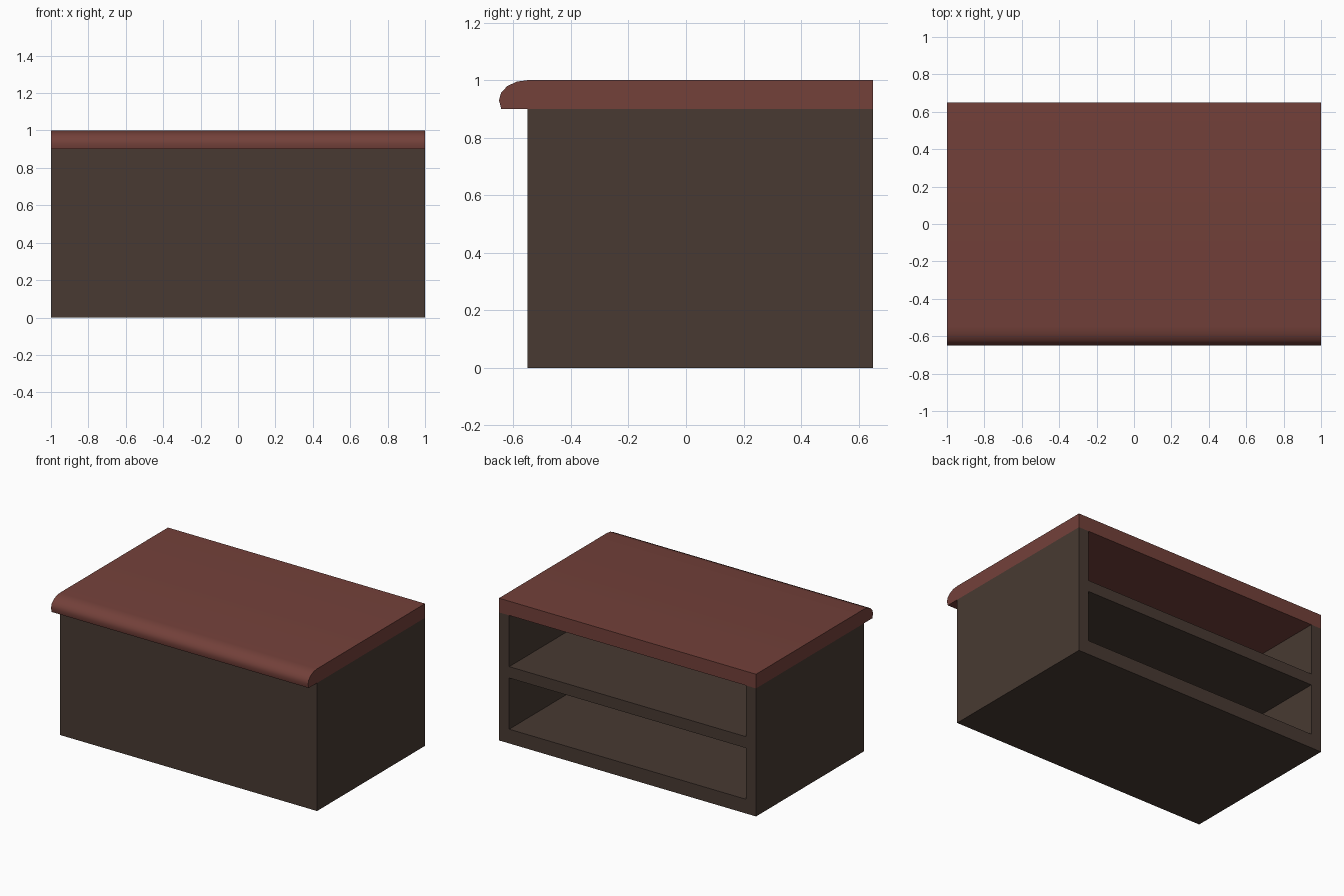
import bpy, bmesh, math

if "Cube" in bpy.data.objects:
    bpy.data.objects.remove(bpy.data.objects["Cube"])


def material(name, color):
    m = bpy.data.materials.new(name)
    m.diffuse_color = (*color, 1)
    m.use_nodes = True
    m.node_tree.nodes["Principled BSDF"].inputs["Base Color"].default_value = m.diffuse_color
    return m


wood = material("dark brown wood", (0.065, 0.042, 0.032))
red = material("red brown top", (0.172, 0.052, 0.042))


def add_object(name, bm, mat):
    bmesh.ops.recalc_face_normals(bm, faces=bm.faces)
    mesh = bpy.data.meshes.new(name)
    bm.to_mesh(mesh)
    bm.free()
    mesh.materials.append(mat)
    ob = bpy.data.objects.new(name, mesh)
    bpy.context.collection.objects.link(ob)
    return ob


def box(name, lo, hi, mat):
    bm = bmesh.new()
    bmesh.ops.create_cube(bm, size=1)
    for v in bm.verts:
        v.co = [(a + b) / 2 + c * (b - a) for a, b, c in zip(lo, hi, v.co)]
    return add_object(name, bm, mat)


def activate(ob):
    bpy.ops.object.select_all(action='DESELECT')
    ob.select_set(True)
    bpy.context.view_layer.objects.active = ob


# Cabinet body, hollowed from the back into two open compartments
body = box("cabinet_body", (-1, -0.55, 0), (1, 0.65, 0.9), wood)
for i, (z0, z1) in enumerate([(0.10, 0.46), (0.54, 1.0)]):
    cutter = box(f"compartment_cutter_{i}", (-0.92, -0.47, z0), (0.92, 0.8, z1), wood)
    cutter.hide_render = True
    mod = body.modifiers.new("compartment", 'BOOLEAN')
    mod.operation = 'DIFFERENCE'
    mod.solver = 'EXACT'
    mod.object = cutter
    activate(body)
    bpy.ops.object.modifier_apply(modifier=mod.name)
    bpy.data.objects.remove(cutter)

# Countertop: side profile with an elliptical nose, extruded across x
profile = [(0.65, 0.9), (0.65, 1.0)]
for k in range(5):
    a = math.radians(90 + 22.5 * k)
    profile.append((-0.55 + 0.1 * math.cos(a), 0.93 + 0.07 * math.sin(a)))
profile.append((-0.642, 0.9))
bm = bmesh.new()
face = bm.faces.new([bm.verts.new((-1, y, z)) for y, z in profile])
ext = bmesh.ops.extrude_face_region(bm, geom=[face])
moved = [g for g in ext["geom"] if isinstance(g, bmesh.types.BMVert)]
bmesh.ops.translate(bm, verts=moved, vec=(2, 0, 0))
top = add_object("countertop", bm, red)
activate(top)
bpy.ops.object.shade_smooth_by_angle(angle=math.radians(40))
